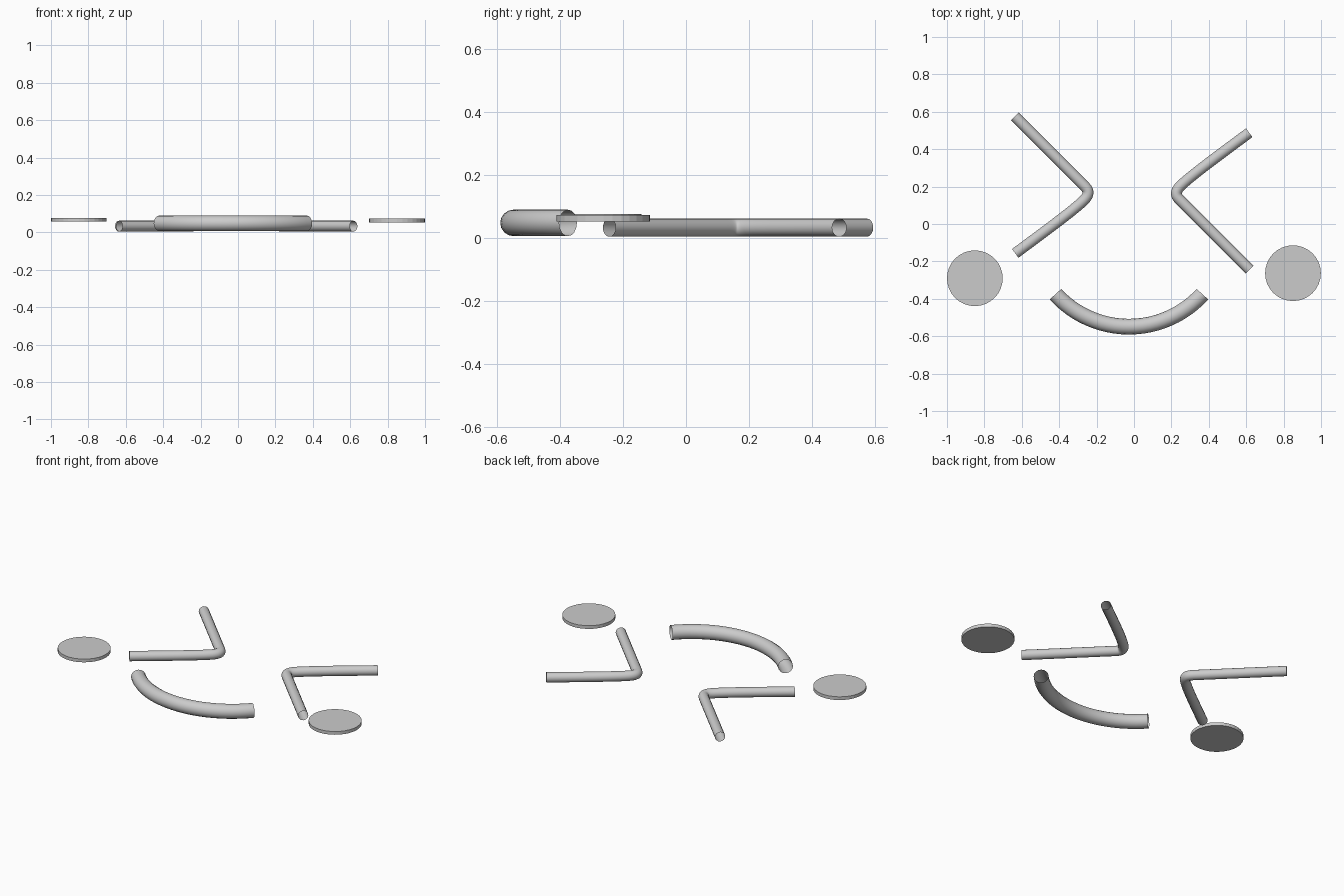
import bpy
import math

if "Cube" in bpy.data.objects:
    bpy.data.objects.remove(bpy.data.objects["Cube"])


def tube(name, points, radius):
    """Open round tube along a bezier; points are (left handle, co, right handle)."""
    cu = bpy.data.curves.new(name, 'CURVE')
    cu.dimensions = '3D'
    cu.bevel_depth = radius
    cu.bevel_resolution = 6
    cu.resolution_u = 12
    sp = cu.splines.new('BEZIER')
    sp.bezier_points.add(len(points) - 1)
    for bp, (hl, co, hr) in zip(sp.bezier_points, points):
        bp.handle_left_type = bp.handle_right_type = 'FREE'
        bp.handle_left, bp.co, bp.handle_right = hl, co, hr
    ob = bpy.data.objects.new(name, cu)
    bpy.context.collection.objects.link(ob)
    bpy.ops.object.select_all(action='DESELECT')
    ob.select_set(True)
    bpy.context.view_layer.objects.active = ob
    bpy.ops.object.convert(target='MESH')
    ob = bpy.context.object
    ob.name = name
    bpy.ops.object.shade_smooth_by_angle(angle=math.radians(40))
    return ob


# Squinting eyes: the right one is the left one turned half way round
Z = 0.033
EYE = [
    ((-0.70, 0.638), (-0.637, 0.575), (-0.52, 0.458)),
    ((-0.39, 0.328), (-0.275, 0.213), (-0.257, 0.195)),
    ((-0.246, 0.185), (-0.246, 0.168), (-0.246, 0.153)),
    ((-0.256, 0.139), (-0.27, 0.125), (-0.32, 0.075)),
    ((-0.50, -0.057), (-0.635, -0.157), (-0.70, -0.205)),
]
tube("left_eye", [[(x, y, Z) for x, y in p] for p in EYE], 0.029)
tube("right_eye", [[(-0.019 - x, 0.331 - y, Z) for x, y in p] for p in EYE], 0.029)

# Smile: circular arc from two bezier segments
R, half, cx, cy, zm = 0.531, math.radians(47.7), -0.027, -0.018, 0.048
h = 4 / 3 * math.tan(half / 4) * R
smile = []
for a in (-half, 0, half):
    x, y = cx + R * math.sin(a), cy - R * math.cos(a)
    dx, dy = h * math.cos(a), h * math.sin(a)
    smile.append(((x - dx, y - dy, zm), (x, y, zm), (x + dx, y + dy, zm)))
tube("mouth", smile, 0.042)

# Cheek discs
for name, loc in (("left_cheek", (-0.851, -0.29, 0.067)),
                  ("right_cheek", (0.85, -0.263, 0.063))):
    bpy.ops.mesh.primitive_cylinder_add(vertices=32, radius=0.149, depth=0.02, location=loc)
    bpy.context.object.name = name
